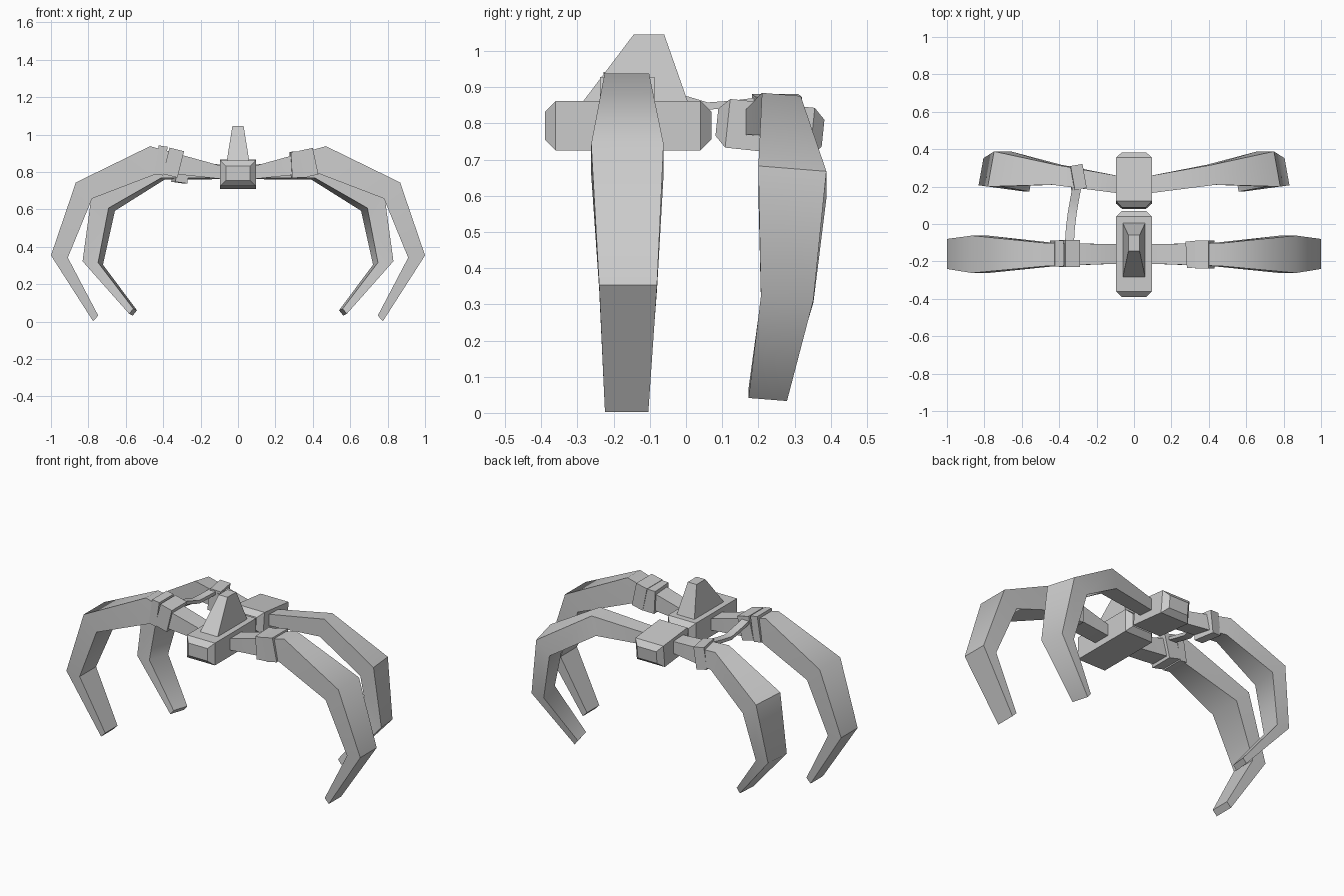
import bpy, bmesh
from math import radians
from mathutils import Matrix, Vector

if "Cube" in bpy.data.objects:
    bpy.data.objects.remove(bpy.data.objects["Cube"])


def loft(name, rings, smooth=None):
    """Skin a chain of equally sized vertex rings and cap both ends."""
    bm = bmesh.new()
    rows = [[bm.verts.new(p) for p in ring] for ring in rings]
    n = len(rows[0])
    for a, b in zip(rows, rows[1:]):
        for i in range(n):
            j = (i + 1) % n
            bm.faces.new((a[i], a[j], b[j], b[i]))
    bm.faces.new(rows[0])
    bm.faces.new(rows[-1])
    bmesh.ops.recalc_face_normals(bm, faces=bm.faces)
    mesh = bpy.data.meshes.new(name)
    bm.to_mesh(mesh)
    bm.free()
    if smooth:
        mesh.polygons.foreach_set("use_smooth", [True] * len(mesh.polygons))
        mesh.set_sharp_from_angle(angle=radians(smooth))
    ob = bpy.data.objects.new(name, mesh)
    bpy.context.collection.objects.link(ob)
    return ob


def rect_y(y, hx, z0, z1):
    return [(-hx, y, z0), (hx, y, z0), (hx, y, z1), (-hx, y, z1)]


def body(name, centre, length, height, tilt, c=0.03):
    h, z = length / 2, height / 2
    rings = [rect_y(-h, 0.065, c - z, z - c), rect_y(c - h, 0.095, -z, z),
             rect_y(h - c, 0.095, -z, z), rect_y(h, 0.065, c - z, z - c)]
    ob = loft(name, rings)
    ob.data.transform(Matrix.Translation(centre) @ Matrix.Rotation(radians(tilt), 4, 'X'))


def leg(name, side, stations, skew_x=0.0, skew_z=0.0):
    """Each station: outer x, z, inner x, z, front y, back y."""
    rings = []
    for ox, oz, ix, iz, y0, y1 in stations:
        m = (y0 + y1) / 2
        rings.append([(side * (x - skew_x * (y - m)), y, z - skew_z * (y - m))
                      for x, z, y in ((ox, oz, y0), (ox, oz, y1), (ix, iz, y1), (ix, iz, y0))])
    loft(name, rings, 50)


def collar(name, centre, size, tilt, yaw=0):
    hx, hy, hz = (s / 2 for s in size)
    ob = loft(name, [rect_y(-hy, hx, -hz, hz), rect_y(hy, hx, -hz, hz)])
    ob.data.transform(Matrix.Translation(centre) @ Matrix.Rotation(radians(yaw), 4, 'Z')
                      @ Matrix.Rotation(radians(tilt), 4, 'Y'))


# Two chamfered body blocks
body("front_body", (0, -0.16, 0.794), 0.46, 0.137, 0)
body("rear_body", (0, 0.232, 0.788), 0.295, 0.135, -6)

# Tapered fin on the front body
loft("top_fin", [
    [(-0.06, -0.285, 0.86), (0.06, -0.285, 0.86), (0.06, 0.005, 0.86), (-0.06, 0.005, 0.86)],
    [(-0.03, -0.145, 1.045), (0.03, -0.145, 1.045), (0.03, -0.06, 1.045), (-0.03, -0.06, 1.045)]])

# Curved legs
front = [(0.08, 0.83, 0.08, 0.762, -0.212, -0.108),
         (0.47, 0.938, 0.417, 0.797, -0.225, -0.102),
         (0.867, 0.744, 0.78, 0.658, -0.262, -0.062),
         (1.0, 0.354, 0.91, 0.342, -0.24, -0.08),
         (0.775, 0.003, 0.747, 0.032, -0.224, -0.104)]
rear = [(0.08, 0.835, 0.08, 0.765, 0.165, 0.255),
        (0.43, 0.88, 0.40, 0.765, 0.21, 0.317),
        (0.765, 0.675, 0.675, 0.60, 0.20, 0.388),
        (0.818, 0.317, 0.735, 0.31, 0.207, 0.352),
        (0.572, 0.037, 0.55, 0.065, 0.173, 0.279)]
for side, tag in ((-1, "left"), (1, "right")):
    leg("front_leg_" + tag, side, front)
    leg("rear_leg_" + tag, side, rear, 0.18, 0.08)

# Collars clamped round the upper legs
collar("front_left_outer_collar", (-0.412, -0.158, 0.862), (0.048, 0.14, 0.155), 9)
collar("front_left_inner_collar", (-0.345, -0.158, 0.85), (0.08, 0.146, 0.145), 14)
collar("front_right_inner_collar", (0.325, -0.162, 0.84), (0.085, 0.142, 0.14), -3, 3)
collar("front_right_outer_collar", (0.378, -0.162, 0.85), (0.075, 0.15, 0.145), -12)
collar("rear_left_collar", (-0.305, 0.25, 0.81), (0.065, 0.13, 0.135), 8, 10)

# Sagging strap joining the two left collars
path = [(-0.345, -0.10, 0.895), (-0.34, -0.02, 0.872), (-0.33, 0.06, 0.848),
        (-0.318, 0.13, 0.853), (-0.305, 0.2, 0.862)]
loft("collar_strap", [[(x + dx, y, z + dz) for dx, dz in
                       ((-0.024, -0.01), (0.024, -0.01), (0.024, 0.01), (-0.024, 0.01))]
                      for x, y, z in path], 40)
